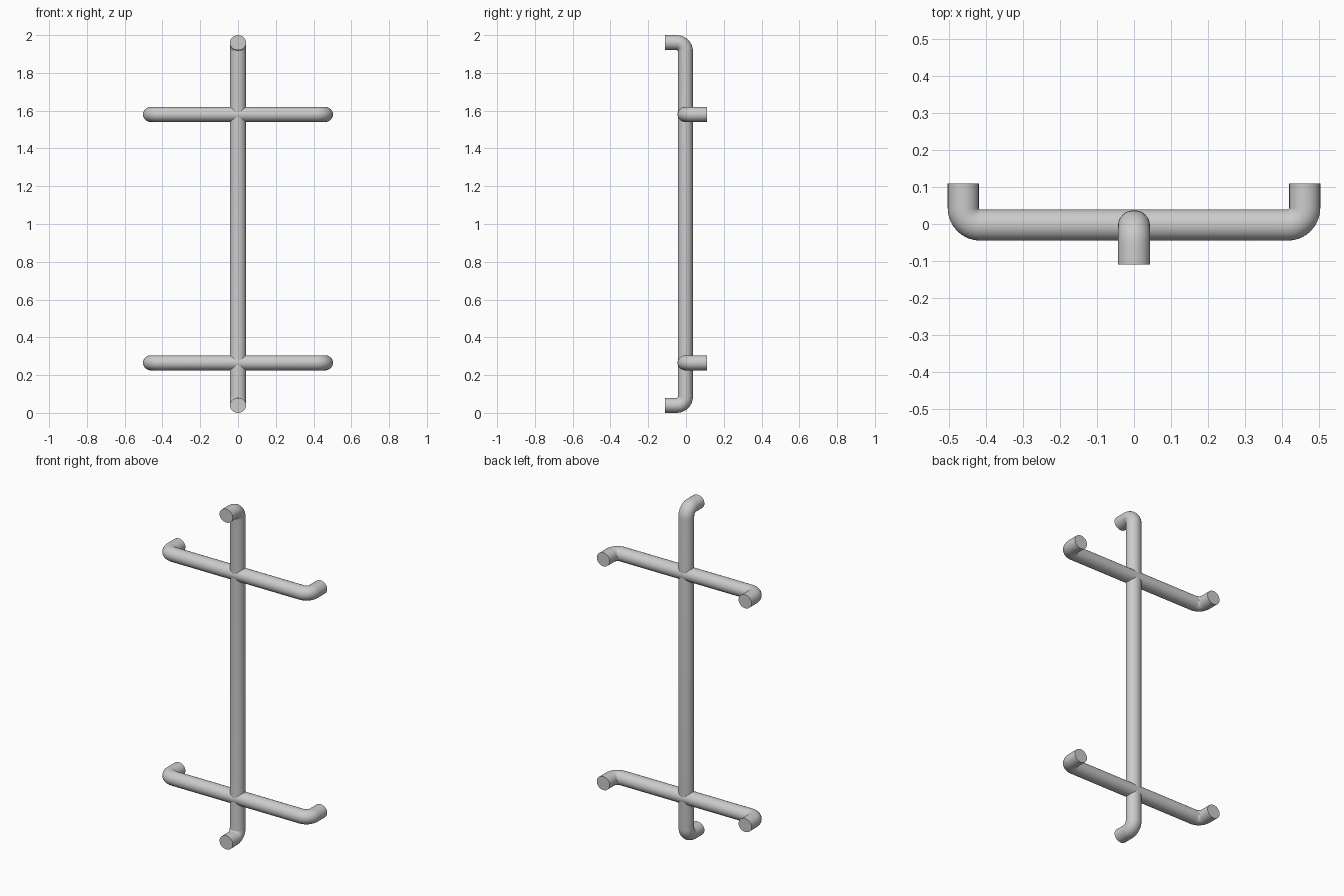
import bpy, bmesh, math
from mathutils import Vector

if "Cube" in bpy.data.objects:
    bpy.data.objects.remove(bpy.data.objects["Cube"])

SIDES = 32
BEND = 0.046      # centreline radius of the elbows
STEPS = 8


def rounded_path(corners):
    """Centreline points and tangents, with an arc at each inner corner."""
    pts = [Vector(c) for c in corners]
    out = [(pts[0], (pts[1] - pts[0]).normalized())]
    for a, b, c in zip(pts, pts[1:], pts[2:]):
        d1, d2 = (b - a).normalized(), (c - b).normalized()
        centre = b - d1 * BEND + d2 * BEND
        for i in range(STEPS + 1):
            t = math.pi / 2 * i / STEPS
            p = centre - d2 * BEND * math.cos(t) + d1 * BEND * math.sin(t)
            out.append((p, d1 * math.cos(t) + d2 * math.sin(t)))
    out.append((pts[-1], (pts[-1] - pts[-2]).normalized()))
    return out


def tube(name, corners, normal, r_in, r_out):
    """Sweep an oval along a planar path; r_in lies in the bend plane."""
    n = Vector(normal)
    bm = bmesh.new()
    rings = []
    for p, tan in rounded_path(corners):
        side = n.cross(tan)
        rings.append([bm.verts.new(p + side * r_in * math.cos(a) + n * r_out * math.sin(a))
                      for a in (2 * math.pi * k / SIDES for k in range(SIDES))])
    for r0, r1 in zip(rings, rings[1:]):
        for k in range(SIDES):
            j = (k + 1) % SIDES
            bm.faces.new((r0[k], r0[j], r1[j], r1[k]))
    bm.faces.new(rings[0])
    bm.faces.new(rings[-1])
    bmesh.ops.recalc_face_normals(bm, faces=bm.faces)
    mesh = bpy.data.meshes.new(name)
    bm.to_mesh(mesh)
    bm.free()
    ob = bpy.data.objects.new(name, mesh)
    bpy.context.collection.objects.link(ob)
    bpy.context.view_layer.objects.active = ob
    ob.select_set(True)
    bpy.ops.object.shade_smooth_by_angle(angle=math.radians(40))
    ob.select_set(False)


# Upright pull bar, ends turned to the front
Y = -0.003
tube("upright_bar", [(0, -0.11, 0.04), (0, Y, 0.04), (0, Y, 1.96), (0, -0.11, 1.96)],
     (1, 0, 0), 0.04, 0.043)

# Cross bars, ends turned to the back
for name, z in (("lower_cross_bar", 0.265), ("upper_cross_bar", 1.58)):
    tube(name, [(-0.461, 0.11, z), (-0.461, Y, z), (0.461, Y, z), (0.461, 0.11, z)],
         (0, 0, 1), 0.042, 0.04)
